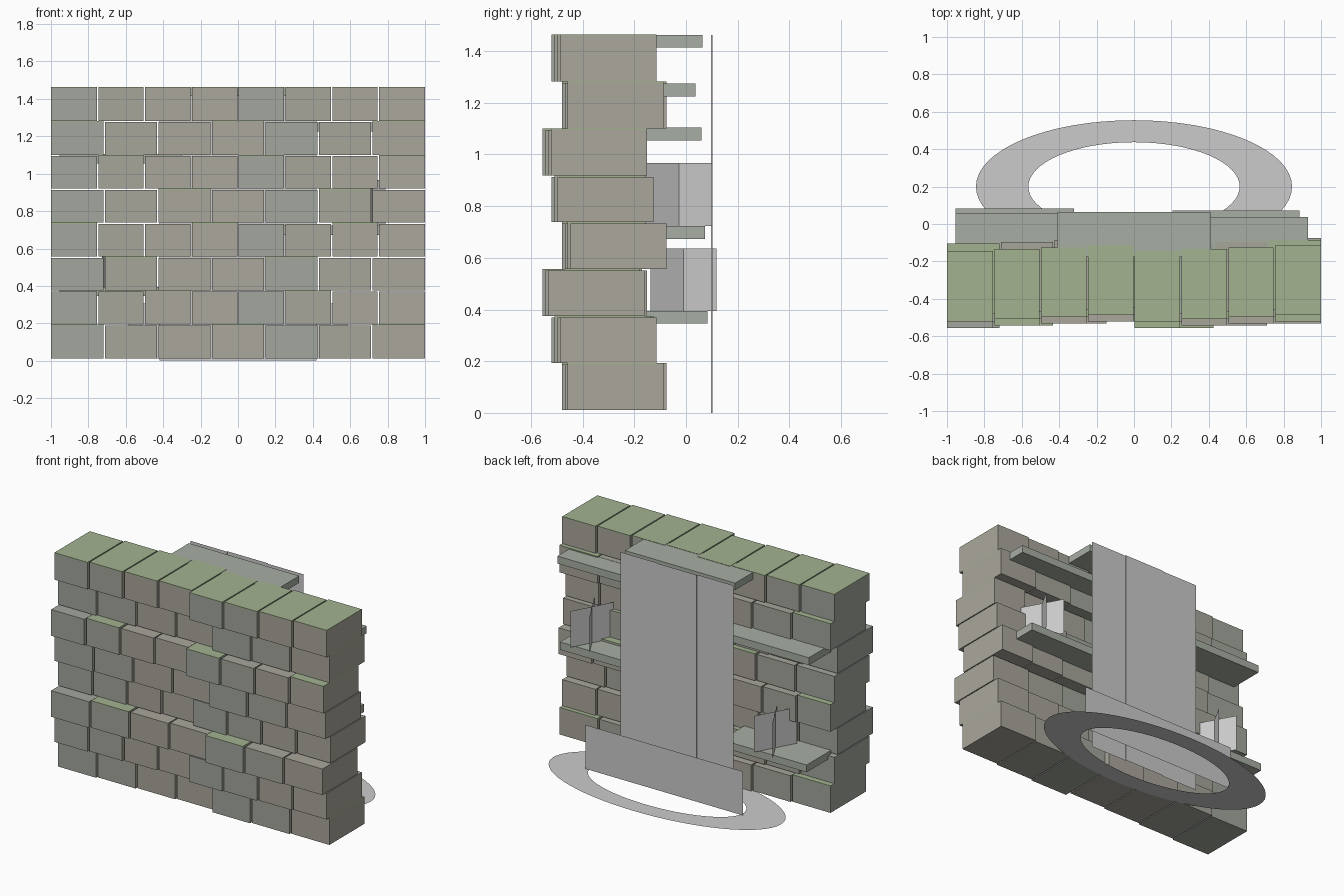
import bpy, bmesh, math

if "Cube" in bpy.data.objects:
    bpy.data.objects.remove(bpy.data.objects["Cube"])


def material(name, rgb):
    m = bpy.data.materials.new(name)
    m.diffuse_color = (*rgb, 1)
    m.use_nodes = True
    m.node_tree.nodes["Principled BSDF"].inputs["Base Color"].default_value = m.diffuse_color
    return m


STONES = [material("stone_cool", (0.36, 0.39, 0.34)),
          material("stone_mid", (0.38, 0.38, 0.33)),
          material("stone_warm", (0.40, 0.38, 0.33)),
          material("stone_warm_light", (0.41, 0.39, 0.34))]
MOSS = material("moss", (0.36, 0.45, 0.28))
LEDGE = material("ledge_stone", (0.39, 0.43, 0.37))


def finish(name, bm, mat=None):
    me = bpy.data.meshes.new(name)
    bm.to_mesh(me)
    bm.free()
    ob = bpy.data.objects.new(name, me)
    bpy.context.collection.objects.link(ob)
    if mat:
        me.materials.append(mat)
    return ob


def box(name, x, y, z, mat):
    """Box from (min, max) ranges on each axis."""
    bm = bmesh.new()
    bmesh.ops.create_cube(bm, size=1)
    for v in bm.verts:
        v.co = [r[0] + (c + 0.5) * (r[1] - r[0]) for c, r in zip(v.co, (x, y, z))]
    return finish(name, bm, mat)


def cards(name, lines, z0, z1):
    """Upright single-sided sheets standing over ground lines (x0, y0, x1, y1)."""
    bm = bmesh.new()
    for x0, y0, x1, y1 in lines:
        bm.faces.new([bm.verts.new(p) for p in
                      ((x1, y1, z0), (x0, y0, z0), (x0, y0, z1), (x1, y1, z1))])
    return finish(name, bm)


# Staggered stone courses, three repeating setbacks, moss on some tops
BASE, PITCH, GAP = 0.012, 0.1815, 0.004
for r in range(8):
    n = 7 + r % 2
    front = (-0.48, -0.52, -0.555)[r % 3]
    z0 = BASE + r * PITCH
    z1 = z0 + PITCH - 0.006
    w = 2 / n
    for i in range(n):
        x = (-1 + i * w + (GAP if i else 0), -1 + (i + 1) * w - (GAP if i < n - 1 else 0))
        y = (front + 0.011 * (i % 4), front + 0.405 - 0.01 * (3 - i % 4))
        box(f"stone_{r}_{i}", x, y, (z0, z1), STONES[i % 4])
        if r == 7 or (i + r) % 3 == 0:
            box(f"moss_{r}_{i}", x, y, (z1, z1 + 0.006), MOSS)

# Ledges on the back: x range, outer y, z range
for name, x, y1, z in [
    ("spill_ledge", (-0.41, 0.41), 0.064, (1.415, 1.462)),
    ("upper_right_ledge", (0.25, 0.93), 0.037, (1.225, 1.275)),
    ("upper_left_ledge", (-0.955, -0.30), 0.06, (1.055, 1.105)),
    ("lower_right_ledge", (0.205, 0.885), 0.073, (0.672, 0.724)),
    ("lower_left_ledge", (-0.955, -0.32), 0.084, (0.345, 0.394)),
]:
    box(name, x, (-0.175, y1), z, LEDGE)

# Falling water: side strips with a slightly proud middle strip, and a splash sheet
cards("water_fall", [(-0.42, 0.097, -0.15, 0.097), (-0.15, 0.097, -0.15, 0.103),
                     (-0.15, 0.103, 0.15, 0.103), (0.15, 0.103, 0.15, 0.097),
                     (0.15, 0.097, 0.42, 0.097)], 0.0, 1.462)
cards("splash_sheet", [(-0.585, 0.23, 0.585, 0.23)], 0.012, 0.307)

# Crossed plant cards on two ledges
for name, cx, cy, z0 in [("right_plant", 0.718, -0.028, 0.724),
                         ("left_plant", -0.657, -0.01, 0.394)]:
    cards(name, [(cx - s * 0.07, cy - 0.128, cx + s * 0.07, cy + 0.128) for s in (-1, 1)],
          z0, z0 + 0.243)

# Flat elliptical ripple ring on the ground
bm = bmesh.new()
N = 64
rings = [[bm.verts.new((rx * math.cos(2 * math.pi * k / N),
                        0.2 + 0.42 * rx * math.sin(2 * math.pi * k / N), 0.01))
          for k in range(N)] for rx in (0.565, 0.845)]
for k in range(N):
    j = (k + 1) % N
    bm.faces.new((rings[0][k], rings[1][k], rings[1][j], rings[0][j]))
finish("ripple_ring", bm)
